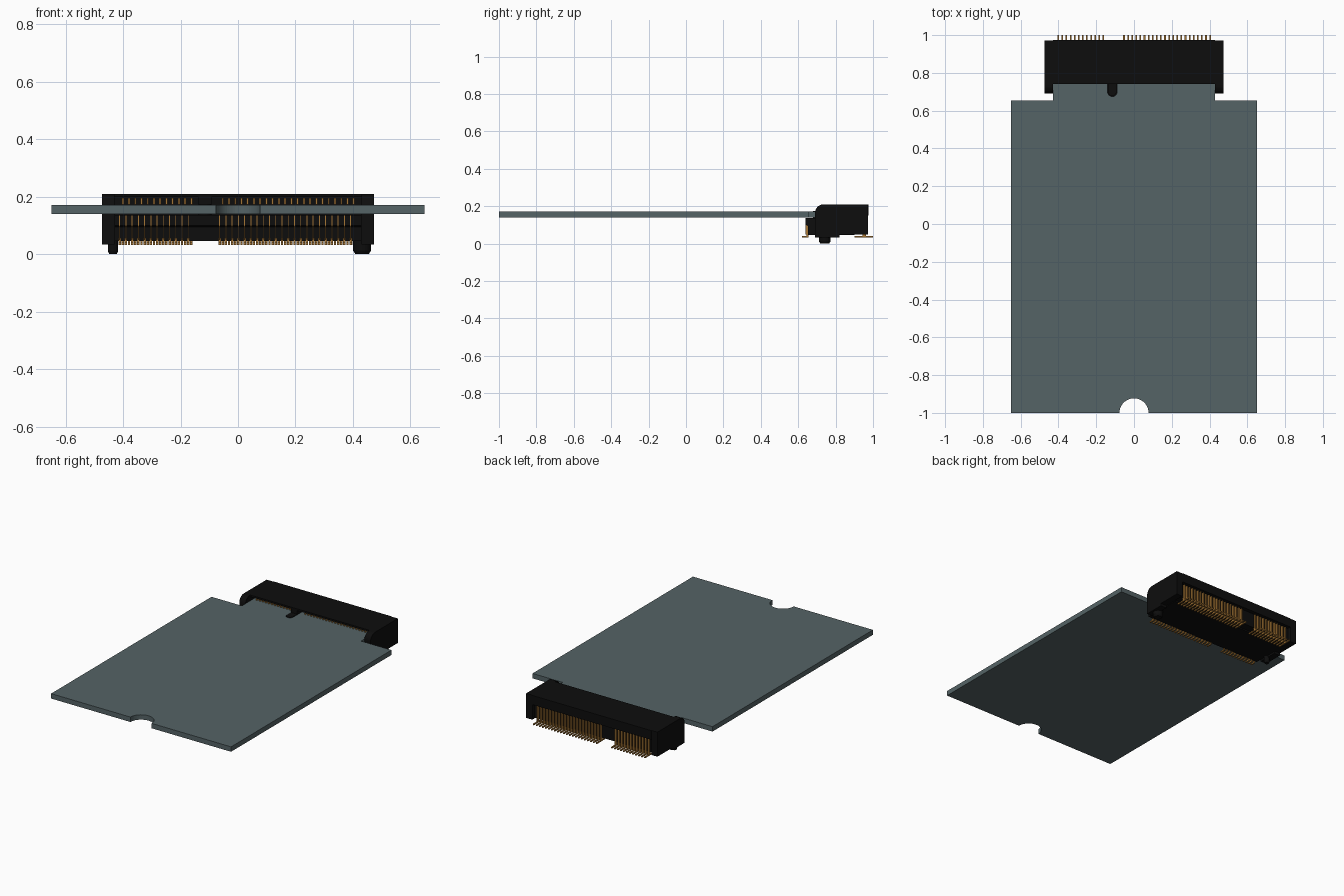
import bpy, bmesh, math
from mathutils import Vector

cube = bpy.data.objects.get("Cube")
if cube:
    bpy.data.objects.remove(cube, do_unlink=True)


def material(name, rgb):
    m = bpy.data.materials.new(name)
    m.use_nodes = True
    m.diffuse_color = (*rgb, 1)
    bsdf = m.node_tree.nodes["Principled BSDF"]
    bsdf.inputs["Base Color"].default_value = (*rgb, 1)
    bsdf.inputs["Roughness"].default_value = 0.6
    return m


BOARD = material("slate grey board", (0.09, 0.125, 0.132))
BLACK = material("black plastic", (0.004, 0.004, 0.004))
GOLD = material("gold contacts", (0.38, 0.18, 0.035))


def finish(name, bm, mat):
    bmesh.ops.recalc_face_normals(bm, faces=bm.faces[:])
    me = bpy.data.meshes.new(name)
    bm.to_mesh(me)
    bm.free()
    me.materials.append(mat)
    ob = bpy.data.objects.new(name, me)
    bpy.context.collection.objects.link(ob)
    return ob


def prism(name, pts, axis, lo, hi, mat):
    """Extrude an outline along x (points are y,z) or z (points are x,y)."""
    bm = bmesh.new()
    place = (lambda a, b: (lo, a, b)) if axis == "x" else (lambda a, b: (a, b, lo))
    face = bm.faces.new([bm.verts.new(place(a, b)) for a, b in pts])
    step = Vector((hi - lo, 0, 0)) if axis == "x" else Vector((0, 0, hi - lo))
    out = bmesh.ops.extrude_face_region(bm, geom=[face])
    verts = [v for v in out["geom"] if isinstance(v, bmesh.types.BMVert)]
    bmesh.ops.translate(bm, verts=verts, vec=step)
    return finish(name, bm, mat)


def arc(cx, cy, r, a0, a1, n):
    """Points on an arc, angles in degrees."""
    angles = [math.radians(a0 + (a1 - a0) * i / n) for i in range(n + 1)]
    return [(cx + r * math.cos(a), cy + r * math.sin(a)) for a in angles]


def add_box(bm, lo, hi):
    vs = bmesh.ops.create_cube(bm, size=1)["verts"]
    for v in vs:
        for i in range(3):
            v.co[i] = lo[i] if v.co[i] < 0 else hi[i]


# Card: shouldered tongue, round screw notch at the front, key slot at the back
KEY_X, KEY_R = -0.115, 0.025
outline = [(-0.65, -1)] + arc(0, -1, 0.077, 180, 0, 24) + [
    (0.65, -1), (0.65, 0.655), (0.43, 0.655), (0.43, 0.85), (KEY_X + KEY_R, 0.85)]
outline += arc(KEY_X, 0.70, KEY_R, 0, -180, 10)
outline += [(KEY_X - KEY_R, 0.85), (-0.43, 0.85), (-0.43, 0.655), (-0.65, 0.655)]
prism("card_board", outline, "z", 0.14, 0.172, BOARD)

# Socket body: C-shaped section with a front ledge and a recessed back
body = [(0.64, 0.136), (0.64, 0.10), (0.652, 0.095), (0.652, 0.046), (0.90, 0.046),
        (0.90, 0.055), (0.95, 0.055), (0.95, 0.15), (0.975, 0.15), (0.975, 0.21),
        (0.74, 0.21), (0.74, 0.199), (0.87, 0.199), (0.87, 0.136)]
prism("socket_body", body, "x", -0.43, 0.43, BLACK)

# End cheeks with a rounded upper front corner
cheek = [(0.69, 0.034), (0.82, 0.034), (0.82, 0.05), (0.972, 0.05), (0.972, 0.21)]
cheek += arc(0.735, 0.165, 0.045, 90, 180, 8)
for side, x0, x1 in (("right", -0.474, -0.43), ("left", 0.43, 0.474)):
    prism("socket_cheek_" + side, cheek, "x", x0, x1, BLACK)

# Key rib that fills the slot in the card
rib = [(KEY_X + 0.022, 0.88)] + arc(KEY_X, 0.70, 0.022, 0, -180, 10) + [(KEY_X - 0.022, 0.88)]
prism("key_rib", rib, "z", 0.13, 0.174, BLACK)
add = bmesh.new()
add_box(add, (KEY_X - 0.022, 0.742, 0.17), (KEY_X + 0.022, 0.88, 0.205))
finish("key_web", add, BLACK)

# Locating pegs with tapered tips
for side, x, r in (("right", -0.435, 0.018), ("left", 0.432, 0.031)):
    bm = bmesh.new()
    for z0, z1, r0, r1 in ((0.0, 0.012, r * 0.75, r), (0.012, 0.05, r, r)):
        vs = bmesh.ops.create_cone(bm, cap_ends=True, segments=20, radius1=r0,
                                   radius2=r1, depth=z1 - z0)["verts"]
        bmesh.ops.translate(bm, verts=vs, vec=(x, 0.742, (z0 + z1) / 2))
    finish("locating_peg_" + side, bm, BLACK)

# Contact pins: two groups either side of the key, front row offset half a pitch
PITCH, HALF = 0.0217, 0.0042
back_x = [-0.401 + PITCH * i for i in range(12)] + [-0.053 + PITCH * i for i in range(22)]
back, front, upper = bmesh.new(), bmesh.new(), bmesh.new()
for x in back_x:
    # rear leg and foot
    add_box(back, (x - HALF, 0.945, 0.034), (x + HALF, 0.962, 0.145))
    add_box(back, (x - HALF, 0.90, 0.032), (x + HALF, 1.0, 0.04))
    # spring contact above the card
    add_box(upper, (x - HALF * 0.8, 0.765, 0.173), (x + HALF * 0.8, 0.872, 0.195))
    # front foot and thin leg under the ledge
    f = x - PITCH / 2
    add_box(front, (f - HALF, 0.62, 0.032), (f + HALF, 0.655, 0.04))
    add_box(front, (f - HALF, 0.645, 0.032), (f + HALF, 0.655, 0.056))
    add_box(front, (f - 0.0015, 0.639, 0.05), (f + 0.0015, 0.66, 0.135))
finish("rear_pins", back, GOLD)
finish("front_pins", front, GOLD)
finish("upper_contacts", upper, GOLD)
